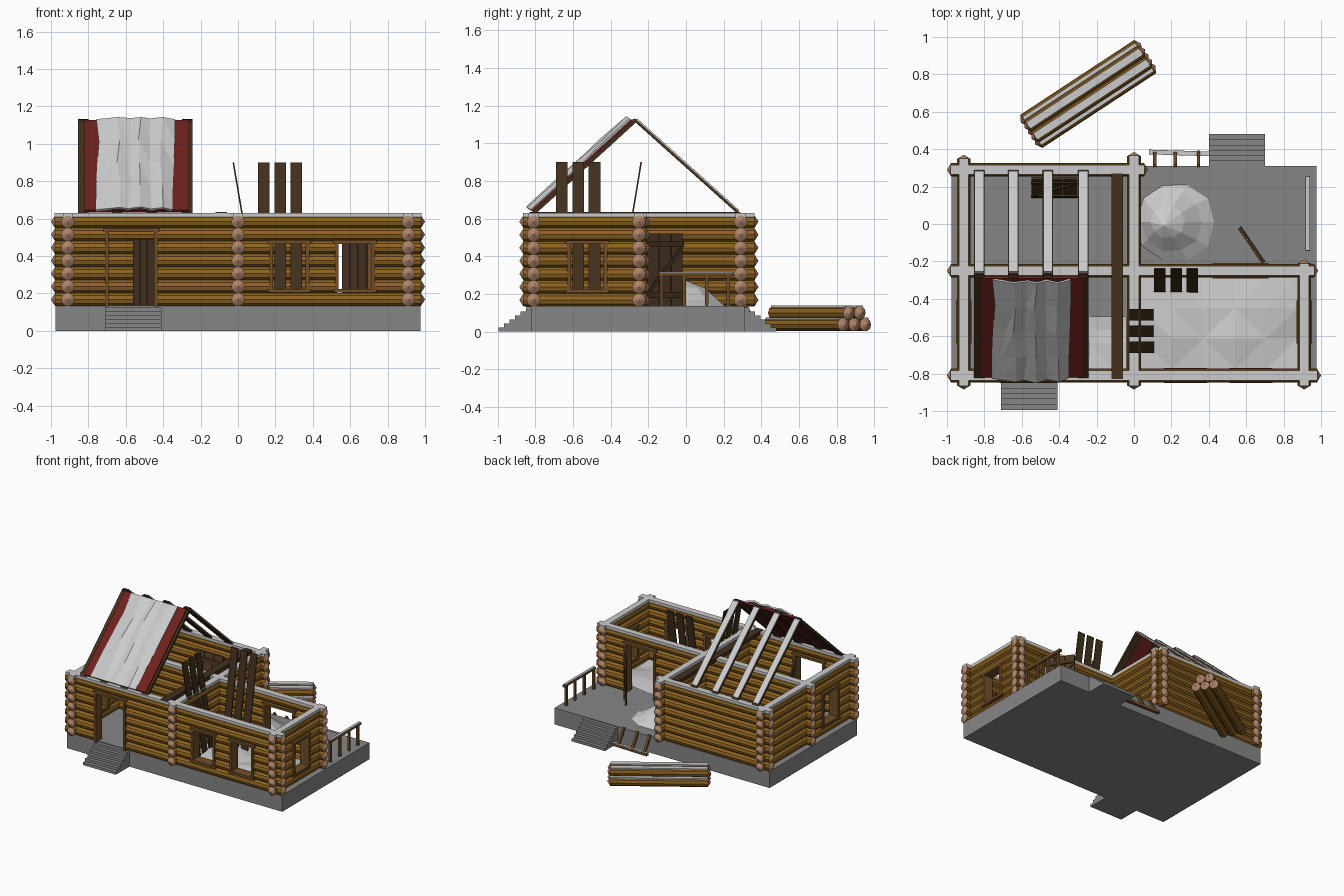
import bpy, bmesh, math, random
from mathutils import Vector, Matrix

if "Cube" in bpy.data.objects:
    bpy.data.objects.remove(bpy.data.objects["Cube"])

random.seed(4)


def mat(name, r, g, b):
    m = bpy.data.materials.new(name)
    m.diffuse_color = (r, g, b, 1)
    m.use_nodes = True
    m.node_tree.nodes["Principled BSDF"].inputs["Base Color"].default_value = m.diffuse_color
    return m


BARK = mat("bark", 0.27, 0.125, 0.015)
CUT = mat("cut_wood", 0.42, 0.23, 0.14)
DARK = mat("dark_wood", 0.055, 0.03, 0.012)
DOOR = mat("door_wood", 0.075, 0.04, 0.02)
TRIM = mat("trim_wood", 0.16, 0.075, 0.02)
RED = mat("red_roofing", 0.15, 0.015, 0.012)
STONE = mat("stone", 0.24, 0.24, 0.24)
SNOW = mat("snow", 0.8, 0.8, 0.8)


def finish(name, bm, *mats):
    me = bpy.data.meshes.new(name)
    bmesh.ops.recalc_face_normals(bm, faces=bm.faces[:])
    bm.to_mesh(me)
    bm.free()
    for m in mats:
        me.materials.append(m)
    ob = bpy.data.objects.new(name, me)
    bpy.context.collection.objects.link(ob)
    return ob


def add_box(bm, x0, x1, y0, y1, z0, z1):
    m = Matrix.Translation(((x0 + x1) / 2, (y0 + y1) / 2, (z0 + z1) / 2)) @ \
        Matrix.Diagonal((x1 - x0, y1 - y0, z1 - z0, 1))
    bmesh.ops.create_cube(bm, size=1, matrix=m)


def box(name, m, *b):
    bm = bmesh.new()
    add_box(bm, *b)
    return finish(name, bm, m)


def beam(name, p0, p1, side, w, t, m):
    """Plank from p0 to p1, w wide along side, t thick."""
    p0, p1 = Vector(p0), Vector(p1)
    d, s = p1 - p0, Vector(side).normalized()
    n = s.cross(d).normalized()
    M = Matrix((s * w, d, n * t)).transposed().to_4x4()
    M.translation = (p0 + p1) / 2
    bm = bmesh.new()
    bmesh.ops.create_cube(bm, size=1, matrix=M)
    return finish(name, bm, m)


def add_log(bm, a, b, r, tip0=True, tip1=True, tip=0.022, n=10):
    """Faceted log with low cone ends in the cut-wood slot."""
    a, b = Vector(a), Vector(b)
    d = (b - a).normalized()
    s = Vector((-d.y, d.x, 0))
    a2, b2 = a + d * tip * tip0, b - d * tip * tip1
    ring = lambda c: [bm.verts.new(c + (s * math.cos(t) + Vector((0, 0, 1)) * math.sin(t)) * r)
                      for t in [2 * math.pi * i / n for i in range(n)]]
    ra, rb, ca, cb = ring(a2), ring(b2), bm.verts.new(a), bm.verts.new(b)
    for i in range(n):
        j = (i + 1) % n
        bm.faces.new((ra[i], ra[j], rb[j], rb[i]))
        bm.faces.new((ra[j], ra[i], ca)).material_index = 1
        bm.faces.new((rb[i], rb[j], cb)).material_index = 1


def wall(name, axis, c, a, b, openings=()):
    """Seven stacked logs with openings (start, end, z0, z1), frames and a snow cap."""
    P = (lambda u, z: (u, c, z)) if axis == 'x' else (lambda u, z: (c, u, z))
    B = (lambda u0, u1, v: (u0, u1, c - v, c + v)) if axis == 'x' else (lambda u0, u1, v: (c - v, c + v, u0, u1))
    bm = bmesh.new()
    for k in range(7):
        z = 0.168 + 0.0693 * k
        cuts = [a] + [u for o in sorted(openings) if o[2] < z < o[3] for u in o[:2]] + [b]
        for i in range(0, len(cuts), 2):
            add_log(bm, P(cuts[i], z), P(cuts[i + 1], z), 0.0365, i == 0, i == len(cuts) - 2)
    finish(name, bm, BARK, CUT)
    for u0, u1, z0, z1 in openings:
        fr = bmesh.new()
        add_box(fr, *B(u0 - 0.012, u0 + 0.008, 0.04), z0, z1)
        add_box(fr, *B(u1 - 0.008, u1 + 0.012, 0.04), z0, z1)
        add_box(fr, *B(u0 - 0.02, u1 + 0.02, 0.041), z1 - 0.01, z1 + 0.01)
        if z0 > 0.2:
            add_box(fr, *B(u0 - 0.02, u1 + 0.02, 0.041), z0 - 0.01, z0 + 0.01)
        finish(name + "_frame", fr, TRIM)
    box(name + "_snow", SNOW, *B(a + 0.02, b - 0.02, 0.026), 0.605, 0.63)


# Foundation and two flights of steps
box("foundation", STONE, -0.975, 0.975, -0.82, 0.31, 0, 0.135)


def steps(name, x0, x1, y0, y1):
    bm = bmesh.new()
    for i in range(6):
        add_box(bm, x0, x1, min(y0, y0 + (y1 - y0) * (6 - i) / 6), max(y0, y0 + (y1 - y0) * (6 - i) / 6),
                i * 0.0215, (i + 1) * 0.0215)
    finish(name, bm, STONE)


steps("front_steps", -0.71, -0.41, -0.82, -0.995)
steps("back_steps", 0.40, 0.70, 0.31, 0.48)

# Log walls
win = (0.215, 0.475)
wall("front_wall", 'x', -0.81, -1, 1, [(-0.70, -0.44, 0.13, 0.54), (0.18, 0.37, *win), (0.53, 0.72, *win)])
wall("middle_wall", 'x', -0.25, -1, 0.985, [(0.44, 0.70, 0.13, 0.54)])
wall("back_wall", 'x', 0.29, -1, 0.075)
wall("left_wall", 'y', -0.91, -0.885, 0.37, [(-0.62, -0.43, *win)])
wall("centre_wall", 'y', 0, -0.885, 0.385)
wall("right_wall", 'y', 0.91, -0.885, -0.19, [(-0.62, -0.43, *win)])


# Plank doors: two open, one leaning indoors
def door(name, hinge, tip, lean=(0, 0), h=0.385):
    a, b = Vector((*hinge, 0.137)), Vector((*tip, 0.137))
    s = b - a
    up = Vector((*lean, h))
    nrm = s.cross(up).normalized() * 0.011
    for i in range(3):
        p = a + s * (i + 0.5) / 3
        beam(f"{name}_plank", p, p + up, s, s.length / 3 - 0.004, 0.014, DOOR)
    beam(f"{name}_brace", a + up * 0.2 + s * 0.05 + nrm, a + up * 0.8 + s * 0.95 + nrm, up, 0.025, 0.01, DARK)
    for f in (0.15, 0.85):
        beam(f"{name}_batten", a + up * f + nrm, a + up * f + s + nrm, up, 0.03, 0.01, DARK)


door("front_door", (-0.44, -0.785), (-0.555, -0.57), h=0.355)
door("rear_door", (0.69, -0.21), (0.56, -0.02))
door("fallen_door", (-0.55, 0.145), (-0.30, 0.145), (0, 0.10))

# Roof planks leaning on the walls
for i in range(3):
    x = 0.138 + 0.087 * i
    beam("back_leaning_plank", (x, -0.365, 0.137), (x, -0.238, 0.9), (1, 0, 0), 0.062, 0.008, DARK)
    y = -0.66 + 0.087 * i
    beam("side_leaning_plank", (0.105, y, 0.137), (-0.025, y, 0.9), (0, 1, 0), 0.062, 0.008, DARK)
box("cross_plank", DARK, -0.12, -0.06, -0.83, 0.27, 0.605, 0.635)

# Rafters, rear ones carrying snow
for x in (-0.828, -0.645, -0.46, -0.272):
    beam("front_rafter", (x, -0.825, 0.615), (x, -0.265, 1.125), (1, 0, 0), 0.056, 0.02, DARK)
    beam("rear_rafter", (x, -0.27, 1.122), (x, 0.285, 0.625), (1, 0, 0), 0.056, 0.014, DARK)
    beam("rear_rafter_snow", (x, -0.262, 1.129), (x, 0.28, 0.643), (1, 0, 0), 0.05, 0.008, SNOW)
    box("rafter_cap", DARK, x - 0.025, x + 0.025, -0.285, -0.255, 1.11, 1.13)

# Surviving roof slope
beam("roof_panel", (-0.543, -0.815, 0.64), (-0.543, -0.285, 1.122), (1, 0, 0), 0.56, 0.016, RED)


def snow_grid(name, nx, ny, f, thick=0.0):
    bm = bmesh.new()
    v = [[bm.verts.new(f(i / nx, j / ny)) for j in range(ny + 1)] for i in range(nx + 1)]
    for i in range(nx):
        for j in range(ny):
            bm.faces.new((v[i][j], v[i + 1][j], v[i + 1][j + 1], v[i][j + 1]))
    bmesh.ops.triangulate(bm, faces=bm.faces[:])
    ob = finish(name, bm, SNOW)
    if thick:
        so = ob.modifiers.new("thickness", 'SOLIDIFY')
        so.thickness = thick
        so.offset = 0
    return ob


RIDGES = [0.0, 0.012, 0.03, 0.012, 0.035, 0.01, 0.028, 0.0]


def roof_snow(u, t):
    h = 0.012 + RIDGES[round(u * 7)] + random.uniform(-0.005, 0.005)
    x = -0.75 + 0.4 * u + random.uniform(-0.012, 0.012)
    return (x, -0.815 + 0.53 * t - h * 0.67, 0.64 + 0.482 * t + h * 0.4)


snow_grid("roof_snow", 7, 4, roof_snow, 0.012)


# Drifts in the right room, left room corner and on the porch
def room_snow(u, v):
    edge = u in (0, 1) or v in (0, 1)
    z = 0.15 + random.uniform(0, 0.03) + 0.05 * max(0, u + v - 1.5) - 0.012 * edge
    return (0.035 + 0.84 * u, -0.775 + 0.49 * v, z)


snow_grid("room_snow", 5, 3, room_snow)
snow_grid("hall_snow", 3, 4, lambda u, v: (-0.24 + 0.2 * u, -0.775 + 0.28 * v,
                                          0.134 + 0.02 * u + random.uniform(0, 0.012)))

bm = bmesh.new()
rings = []
for f, h in ((1, 0), (0.75, 0.035), (0.42, 0.1)):
    rings.append([bm.verts.new((0.22 - 0.07 * (1 - f) + 0.215 * f * math.cos(t) * random.uniform(0.95, 1.04),
                                0.01 + 0.215 * f * math.sin(t) * random.uniform(0.95, 1.04), 0.134 + h))
                  for t in [2 * math.pi * k / 10 for k in range(10)]])
top = bm.verts.new((0.16, -0.01, 0.275))
for k in range(10):
    j = (k + 1) % 10
    for a, b in zip(rings, rings[1:]):
        bm.faces.new((a[k], a[j], b[j], b[k]))
    bm.faces.new((rings[-1][k], rings[-1][j], top))
finish("porch_snow", bm, SNOW)

# Standing porch rail and the section that fell off the back
for y in (-0.13, -0.01, 0.11, 0.225):
    box("rail_post", TRIM, 0.92, 0.938, y - 0.009, y + 0.009, 0.13, 0.305)
box("porch_rail", TRIM, 0.918, 0.94, -0.145, 0.255, 0.295, 0.312)
box("porch_rail_snow", SNOW, 0.919, 0.939, -0.14, 0.25, 0.312, 0.317)
for x in (0.11, 0.22, 0.345):
    beam("fallen_post", (x, 0.31, 0.145), (x, 0.385, 0.02), (1, 0, 0), 0.018, 0.018, TRIM)
beam("fallen_rail", (0.08, 0.385, 0.02), (0.4, 0.375, 0.02), (0, 1, 0), 0.025, 0.02, TRIM)
beam("fallen_rail_snow", (0.08, 0.385, 0.033), (0.4, 0.375, 0.033), (0, 1, 0), 0.022, 0.006, SNOW)

# Log pile behind the cabin
ang = math.radians(33.3)
d, s = Vector((math.cos(ang), math.sin(ang), 0)), Vector((-math.sin(ang), math.cos(ang), 0))
bm = bmesh.new()
for off, z in ((-0.07, 0.037), (0, 0.037), (0.07, 0.037), (-0.035, 0.1), (0.035, 0.1)):
    c = Vector((-0.245, 0.695, z)) + s * off
    add_log(bm, c - d * 0.385, c + d * 0.385, 0.0365)
    if off:
        up = Vector((0, 0, 0.034))
        beam("pile_snow", c - d * 0.36 + up, c + d * 0.36 + up, s, 0.042, 0.01, SNOW)
finish("log_pile", bm, BARK, CUT)
